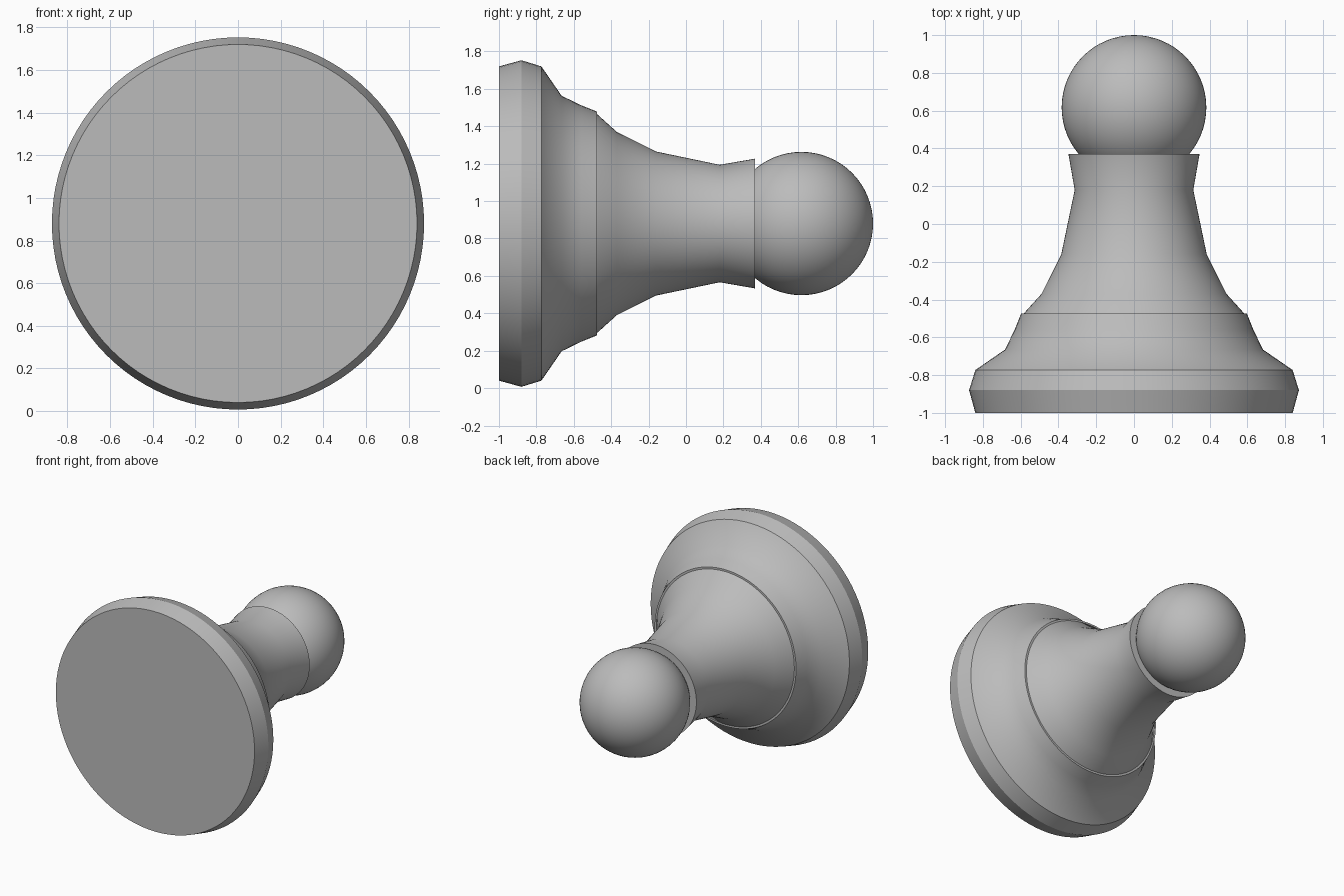
import bpy
import math
from math import cos, sin, pi

cube = bpy.data.objects.get("Cube")
if cube:
    bpy.data.objects.remove(cube, do_unlink=True)

AXIS_Z = 0.88
SEGMENTS = 96

grey = bpy.data.materials.new("plain grey")
grey.use_nodes = True
COLOUR = (0.5, 0.5, 0.5, 1)
grey.diffuse_color = COLOUR
grey.node_tree.nodes["Principled BSDF"].inputs["Base Color"].default_value = COLOUR


def finish(obj, angle):
    obj.data.materials.append(grey)
    bpy.ops.object.select_all(action='DESELECT')
    obj.select_set(True)
    bpy.context.view_layer.objects.active = obj
    bpy.ops.object.shade_smooth_by_angle(angle=math.radians(angle))


def turned(name, profile):
    """Turn (radius, y) points about the lying axis and cap both ends."""
    verts, faces = [], []
    for r, y in profile:
        for i in range(SEGMENTS):
            a = 2 * pi * i / SEGMENTS
            verts.append((r * cos(a), y, AXIS_Z + r * sin(a)))
    for k in range(len(profile) - 1):
        for i in range(SEGMENTS):
            j = (i + 1) % SEGMENTS
            a, b = k * SEGMENTS, (k + 1) * SEGMENTS
            faces.append((a + i, b + i, b + j, a + j))
    last = (len(profile) - 1) * SEGMENTS
    faces.append(tuple(range(SEGMENTS)))
    faces.append(tuple(last + i for i in reversed(range(SEGMENTS))))
    mesh = bpy.data.meshes.new(name)
    mesh.from_pydata(verts, [], faces)
    obj = bpy.data.objects.new(name, mesh)
    bpy.context.collection.objects.link(obj)
    finish(obj, 32)


# Wide foot with its bevelled rim and sloping shoulder
turned("base", [(0.84, -1), (0.873, -0.88), (0.84, -0.773),
                (0.683, -0.665), (0.632, -0.56), (0.598, -0.475)])

# Tapering stem that flares into a collar
turned("stem", [(0.585, -0.48), (0.582, -0.472), (0.49, -0.37), (0.385, -0.16),
                (0.314, 0.18), (0.347, 0.37)])

# Round head
bpy.ops.mesh.primitive_uv_sphere_add(segments=64, ring_count=32, radius=0.383,
                                     location=(0, 0.617, AXIS_Z),
                                     rotation=(pi / 2, 0, 0))
head = bpy.context.object
head.name = "head"
finish(head, 60)
